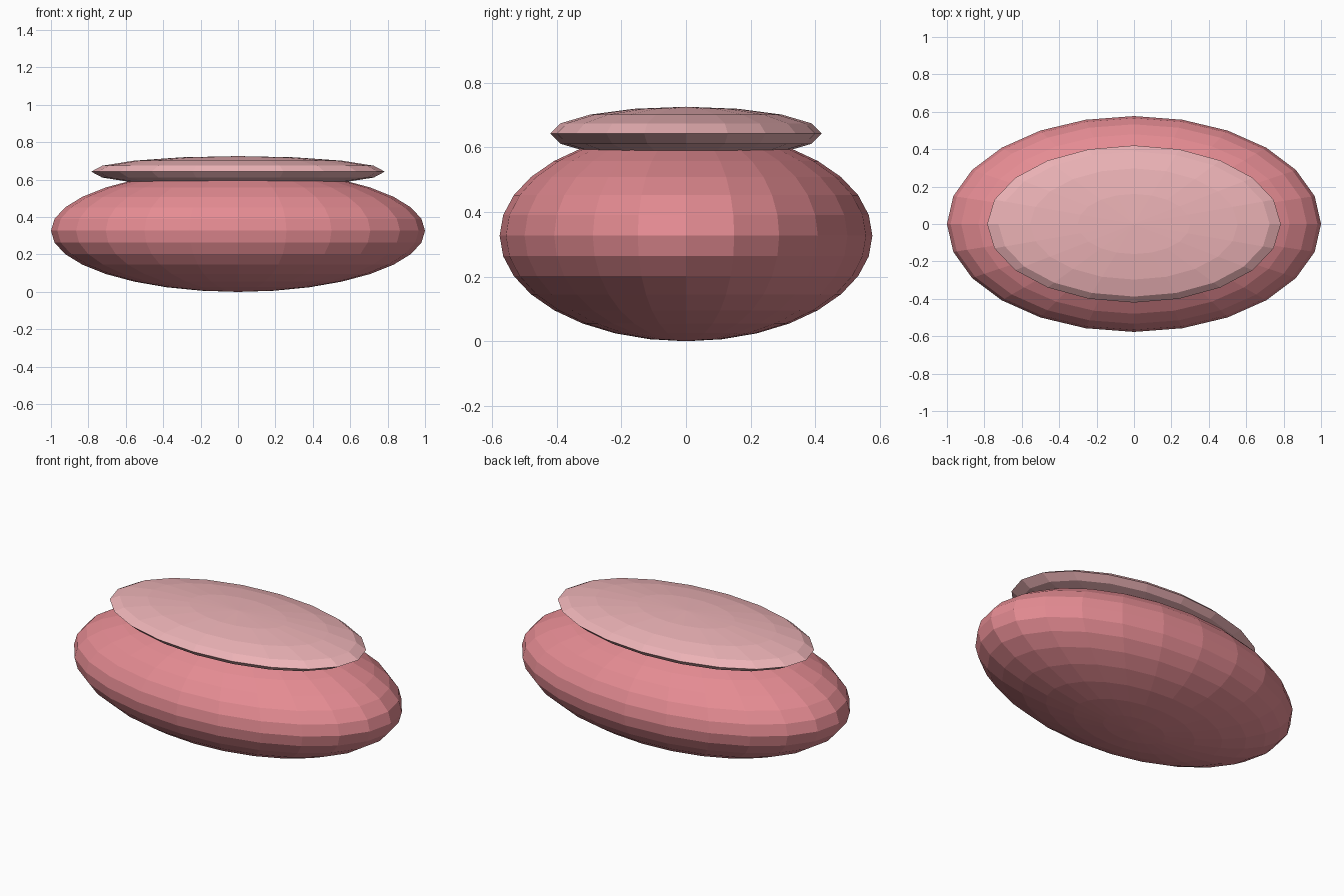
import bpy

if "Cube" in bpy.data.objects:
    bpy.data.objects.remove(bpy.data.objects["Cube"])


def ellipsoid(name, segments, rings, radii, z, colour):
    """Flat-shaded squashed sphere with its own colour."""
    bpy.ops.mesh.primitive_uv_sphere_add(
        segments=segments, ring_count=rings, radius=1, location=(0, 0, z))
    ob = bpy.context.object
    ob.name = name
    ob.scale = radii
    bpy.ops.object.transform_apply(location=False, rotation=False, scale=True)
    bpy.ops.object.shade_flat()
    mat = bpy.data.materials.new(name + "_colour")
    mat.diffuse_color = (*colour, 1)
    mat.use_nodes = True
    mat.node_tree.nodes["Principled BSDF"].inputs["Base Color"].default_value = mat.diffuse_color
    ob.data.materials.append(mat)
    return ob


# Plump lower body
ellipsoid("body", 24, 16, (1.0, 0.577, 0.327), 0.327, (0.78, 0.26, 0.29))

# Thin pale pad resting on top
ellipsoid("top_pad", 20, 8, (0.785, 0.42, 0.083), 0.643, (0.84, 0.45, 0.47))
